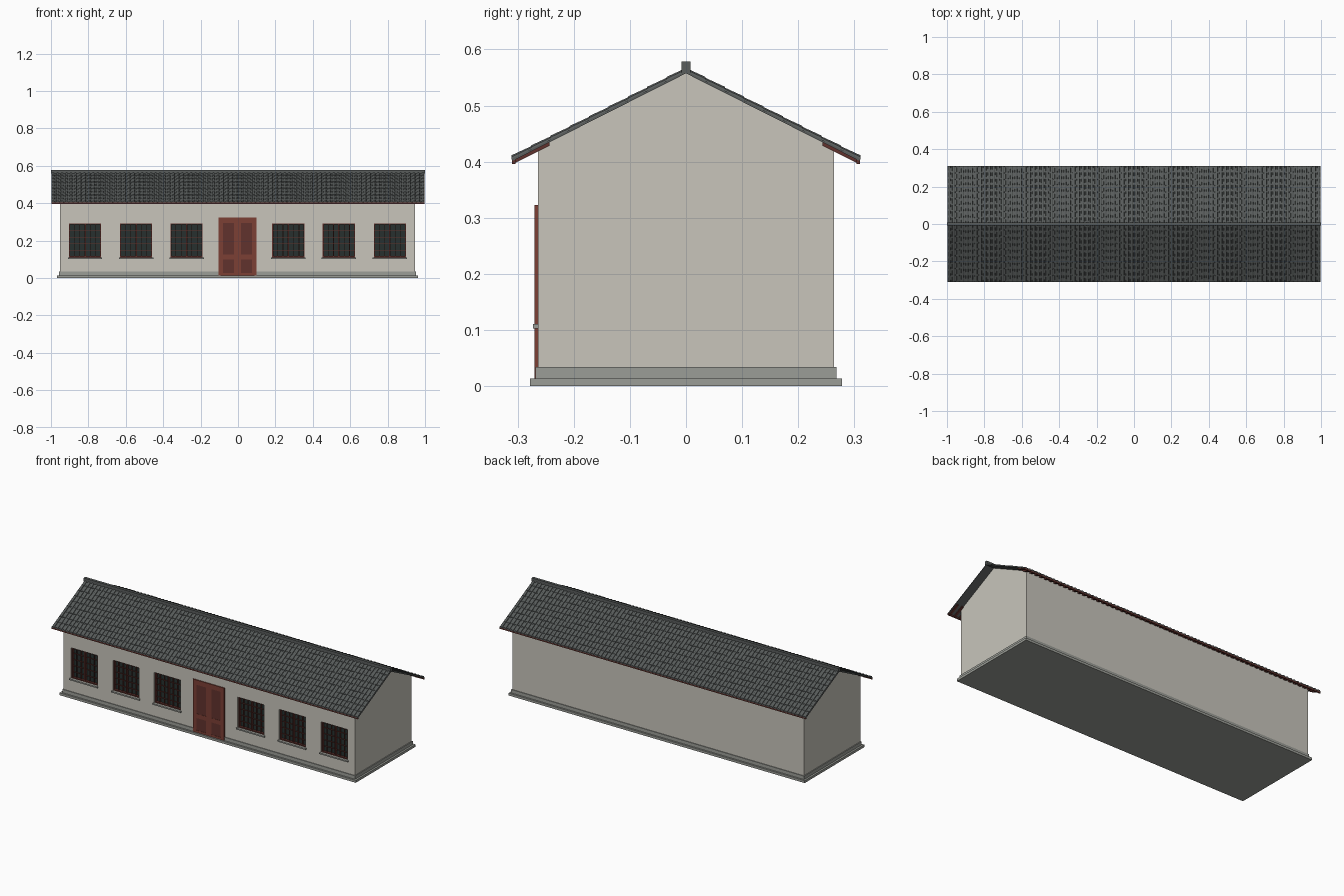
import bpy, bmesh
from math import sin, cos, pi

if "Cube" in bpy.data.objects:
    bpy.data.objects.remove(bpy.data.objects["Cube"])

CX = -0.003                       # walls sit a hair left of the roof centre
SLOPE, APEX, EAVE = 0.505, 0.5575, 0.309


def material(name, rgb):
    m = bpy.data.materials.new(name)
    m.diffuse_color = (*rgb, 1)
    m.use_nodes = True
    m.node_tree.nodes["Principled BSDF"].inputs["Base Color"].default_value = m.diffuse_color
    return m


WALL = material("plaster", (0.58, 0.56, 0.50))
STONE = material("stone", (0.33, 0.34, 0.31))
TILE = material("tile", (0.10, 0.11, 0.108))
RED = material("red_paint", (0.20, 0.05, 0.035))
DARK_RED = material("dark_red_paint", (0.12, 0.032, 0.026))
GLASS = material("glass", (0.02, 0.03, 0.028))


def finish(bm, name, mat):
    bmesh.ops.recalc_face_normals(bm, faces=bm.faces)
    me = bpy.data.meshes.new(name)
    bm.to_mesh(me)
    bm.free()
    me.materials.append(mat)
    ob = bpy.data.objects.new(name, me)
    bpy.context.collection.objects.link(ob)
    return ob


def add_hull(bm, ring_a, ring_b, caps=True):
    a = [bm.verts.new(p) for p in ring_a]
    b = [bm.verts.new(p) for p in ring_b]
    n = len(a)
    for i in range(n):
        j = (i + 1) % n
        bm.faces.new((a[i], a[j], b[j], b[i]))
    if caps:
        bm.faces.new(a[::-1])
        bm.faces.new(b)


def add_box(bm, x0, x1, y0, y1, z0, z1):
    ring = [(x0, y0), (x1, y0), (x1, y1), (x0, y1)]
    add_hull(bm, [(x, y, z0) for x, y in ring], [(x, y, z1) for x, y in ring])


def boxes(name, mat, items):
    bm = bmesh.new()
    for b in items:
        add_box(bm, *b)
    return finish(bm, name, mat)


def extrude_x(name, mat, profile, x0, x1):
    bm = bmesh.new()
    add_hull(bm, [(x0, y, z) for y, z in profile], [(x1, y, z) for y, z in profile])
    return finish(bm, name, mat)


def under(y):                     # height of the roof underside
    return APEX - SLOPE * abs(y)


# Stone base in two steps
boxes("base_step", STONE, [(CX - 0.965, CX + 0.965, -0.278, 0.278, 0, 0.014)])
boxes("plinth", STONE, [(CX - 0.954, CX + 0.954, -0.268, 0.268, 0.014, 0.034)])

# Gabled wall block with window recesses
walls = extrude_x("walls", WALL, [(-0.264, 0.014), (0.264, 0.014), (0.264, under(0.264)),
                                  (0, APEX), (-0.264, under(0.264))], CX - 0.949, CX + 0.949)
centres = [CX + s * c for c in (0.272, 0.542, 0.815) for s in (-1, 1)]
W, Z0, Z1, BACK = 0.086, 0.111, 0.291, -0.240
cutter = boxes("window_cutter", WALL, [(c - W, c + W, -0.3, BACK, Z0, Z1) for c in centres])
cutter.hide_render = True
mod = walls.modifiers.new("windows", 'BOOLEAN')
mod.object, mod.operation, mod.solver = cutter, 'DIFFERENCE', 'EXACT'
bpy.context.view_layer.objects.active = walls
bpy.ops.object.modifier_apply(modifier=mod.name)
bpy.data.objects.remove(cutter)

# Windows: glass, red frame, lattice bars and sill
glass, frame, bars, sills = [], [], [], []
for c in centres:
    glass.append((c - W, c + W, BACK - 0.004, BACK, Z0, Z1))
    t = 0.006
    for x0, x1, z0, z1 in ((c - W, c - W + t, Z0, Z1), (c + W - t, c + W, Z0, Z1),
                           (c - W + t, c + W - t, Z0, Z0 + t), (c - W + t, c + W - t, Z1 - t, Z1),
                           (c - 0.004, c + 0.004, Z0 + t, Z1 - t)):
        frame.append((x0, x1, -0.258, BACK - 0.002, z0, z1))
    for i in (-2, -1, 1, 2):
        x = c + i * 0.0285
        bars.append((x - 0.0015, x + 0.0015, -0.253, -0.246, Z0 + t, Z1 - t))
    for i in range(1, 5):
        z = Z0 + i * 0.036
        bars.append((c - W + t, c + W - t, -0.252, -0.247, z - 0.0015, z + 0.0015))
    sills.append((c - W - 0.006, c + W + 0.006, -0.273, -0.255, 0.103, Z0))
boxes("window_glass", GLASS, glass)
boxes("window_frames", DARK_RED, frame)
boxes("window_bars", DARK_RED, bars)
boxes("window_sills", STONE, sills)

# Double door: frame, leaves made of rails and stiles, sunken panels
boxes("door_frame", RED, [(CX - 0.102, CX - 0.091, -0.270, -0.262, 0.014, 0.323),
                          (CX + 0.091, CX + 0.102, -0.270, -0.262, 0.014, 0.323),
                          (CX - 0.091, CX + 0.091, -0.270, -0.262, 0.312, 0.323)])
rails, panels = [], []
for s in (-1, 1):
    def span(a, b):
        return sorted((CX + s * a, CX + s * b))
    for a, b in ((0.001, 0.018), (0.078, 0.091)):
        rails.append((*span(a, b), -0.2695, -0.262, 0.014, 0.312))
    for z0, z1 in ((0.014, 0.027), (0.099, 0.125), (0.295, 0.312)):
        rails.append((*span(0.018, 0.078), -0.2695, -0.262, z0, z1))
    panels.append((*span(0.001, 0.091), -0.2683, -0.262, 0.014, 0.312))
boxes("door_leaves", RED, rails)
boxes("door_panels", DARK_RED, panels)

# Roof deck
T = 0.004
e = under(EAVE)
extrude_x("roof_deck", TILE, [(-EAVE, e), (0, APEX), (EAVE, e), (EAVE, e + T),
                              (0, APEX + T), (-EAVE, e + T)], -0.998, 0.998)

# Rows of half-round cover tiles, each tapering under the one above
bm = bmesh.new()
COLS, ROWS = 84, 9
pitch = 2 / COLS
for s in (-1, 1):
    for i in range(COLS):
        x = -1 + pitch * (i + 0.5)
        for r in range(ROWS):
            rings = []
            for y, rad in ((0.311 * (r + 1) / ROWS, 0.0085), (0.311 * r / ROWS, 0.0068)):
                rings.append([(x + rad * 1.1 * cos(k * pi / 5), s * y,
                               under(y) + T - 0.001 + rad * sin(k * pi / 5)) for k in range(6)])
            add_hull(bm, *rings)
finish(bm, "cover_tiles", TILE)

# Ridge cap and its end-to-end beam
boxes("ridge_cap", TILE, [(-1, 1, -0.008, 0.008, 0.558, 0.579)])

# Red rafter tails and eave boards
bm = bmesh.new()
N = 62
for s in (-1, 1):
    def section(x):
        return [(x, s * 0.243, under(0.243) + 0.001), (x, s * 0.306, under(0.306) + 0.001),
                (x, s * 0.306, under(0.306) - 0.006), (x, s * 0.243, under(0.243) - 0.006)]
    for i in range(N):
        x = -0.985 + 1.97 * i / (N - 1)
        add_hull(bm, section(x - 0.006), section(x + 0.006))
finish(bm, "rafter_tails", DARK_RED)
boxes("eave_boards", DARK_RED, [(-0.998, 0.998, *sorted((s * 0.304, s * 0.310)), 0.3955, 0.404)
                                for s in (-1, 1)])
